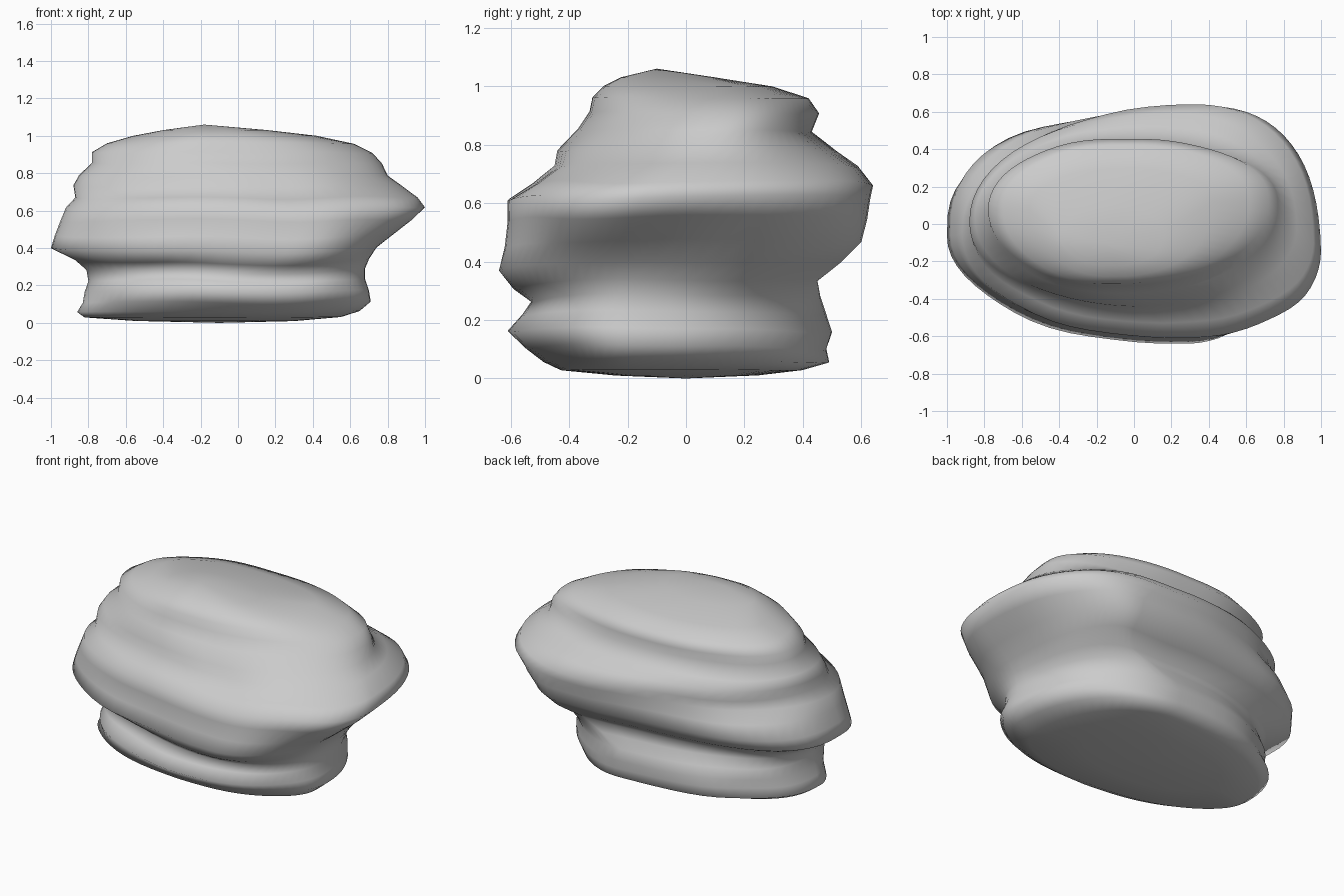
import bpy
import math
from mathutils import Vector, noise

cube = bpy.data.objects.get("Cube")
if cube:
    bpy.data.objects.remove(cube, do_unlink=True)

SEGMENTS = 64

# Stone layers from the ground up: height, left, right, front and back reach
LAYERS = [
    (0.01, -.55, .3, -.24, .25),
    (0.03, -.82, .55, -.43, .40),
    (0.06, -.86, .65, -.49, .49),
    (0.11, -.83, .71, -.55, .48),
    (0.17, -.82, .70, -.61, .50),
    (0.23, -.80, .68, -.56, .48),
    (0.29, -.81, .68, -.53, .46),
    (0.34, -.87, .70, -.59, .45),
    (0.40, -1.0, .74, -.64, .53),
    (0.47, -.98, .83, -.62, .60),
    (0.55, -.95, .93, -.61, .62),
    (0.62, -.92, 1.0, -.61, .63),
    (0.67, -.87, .96, -.53, .64),
    (0.73, -.88, .87, -.45, .59),
    (0.78, -.85, .80, -.44, .52),
    (0.85, -.78, .77, -.37, .43),
    (0.91, -.78, .72, -.33, .455),
    (0.96, -.70, .62, -.32, .42),
    (1.00, -.56, .42, -.28, .30),
    (1.03, -.40, .16, -.22, .10),
]


def mix(a, b, t):
    return a + (b - a) * t


def smooth(low, high, value):
    t = min(max((value - low) / (high - low), 0), 1)
    return t * t * (3 - 2 * t)


def fullness(c, s, z):
    """Exponent of each ring quarter: one is an ellipse, less is boxier."""
    body = smooth(0.28, 0.42, z)
    top = smooth(0.5, 0.67, z)
    if s >= 0 and c >= 0:
        return mix(mix(1.0, 0.95, body), 0.88, top)
    if s >= 0:
        return mix(mix(0.84, 0.72, body), 0.97, top)
    if c >= 0:
        return mix(0.87, 0.94, body)
    return mix(mix(1.12, 1.0, body), 0.95, top)


def ring(layer):
    """Lopsided oval whose four extreme points sit off its axes."""
    z, left, right, front, back = layer
    upper = smooth(0.55, 0.9, z)
    foot = 1 - smooth(0.2, 0.4, z)
    front_x = mix(0.25, -0.1, upper) - 0.3 * foot
    back_x = mix(0.45, -0.05, upper) - 0.37 * foot
    left_y = mix(-0.06, 0.08, upper)
    right_y = mix(-0.18, 0.12, upper)
    fade = min(1, z / 0.1)
    points = []
    for i in range(SEGMENTS):
        a = math.tau * i / SEGMENTS
        c, s = math.cos(a), math.sin(a)
        mid_x = back_x if s >= 0 else front_x
        mid_y = right_y if c >= 0 else left_y
        end_x = right if c >= 0 else left
        end_y = back if s >= 0 else front
        if z > 1.01 or z < 0.02:
            mid_x, mid_y = (left + right) / 2, (front + back) / 2
        bulge = fullness(c, s, z)
        p = Vector((mix(mid_x, end_x, abs(c) ** bulge),
                    mix(mid_y, end_y, abs(s) ** bulge), z))
        # Uneven weathering, stretched along the layers, calm at the extremes
        n = noise.noise(Vector((p.x * 2.5, p.y * 2.5, z * 6)))
        calm = abs(math.sin(2 * a))
        p.x += 0.02 * n * c * calm * fade
        p.y += 0.02 * n * s * calm * fade
        lift = noise.noise(Vector((p.x * 2, p.y * 2, z * 3 + 7)))
        p.z += 0.02 * lift * fade * min(1, (1.06 - z) * 4)
        # The overhang sags towards the front
        sag = smooth(0.2, 0.34, z) * (1 - smooth(0.4, 0.6, z))
        p.z -= 0.03 * sag * max(-s, 0) ** 2
        points.append(p)
    return points


# Loft the rings and close both ends
verts = [p for layer in LAYERS for p in ring(layer)]
faces = []
for k in range(len(LAYERS) - 1):
    for i in range(SEGMENTS):
        j = (i + 1) % SEGMENTS
        low, high = k * SEGMENTS, (k + 1) * SEGMENTS
        faces.append((low + i, low + j, high + j, high + i))
base, crown = len(verts), len(verts) + 1
verts += [Vector((-0.1, 0, 0)), Vector((-0.18, -0.1, 1.06))]
last = (len(LAYERS) - 1) * SEGMENTS
for i in range(SEGMENTS):
    j = (i + 1) % SEGMENTS
    faces.append((base, j, i))
    faces.append((crown, last + i, last + j))

mesh = bpy.data.meshes.new("layered_boulder")
mesh.from_pydata(verts, [], faces)
mesh.update()
boulder = bpy.data.objects.new("layered_boulder", mesh)
bpy.context.collection.objects.link(boulder)

# Plain grey stone
stone = bpy.data.materials.new("stone_grey")
stone.use_nodes = True
colour = (0.6, 0.6, 0.6, 1)
stone.diffuse_color = colour
stone.node_tree.nodes["Principled BSDF"].inputs["Base Color"].default_value = colour
mesh.materials.append(stone)

bpy.context.view_layer.objects.active = boulder
boulder.select_set(True)
bpy.ops.object.shade_smooth_by_angle(angle=math.radians(100))
